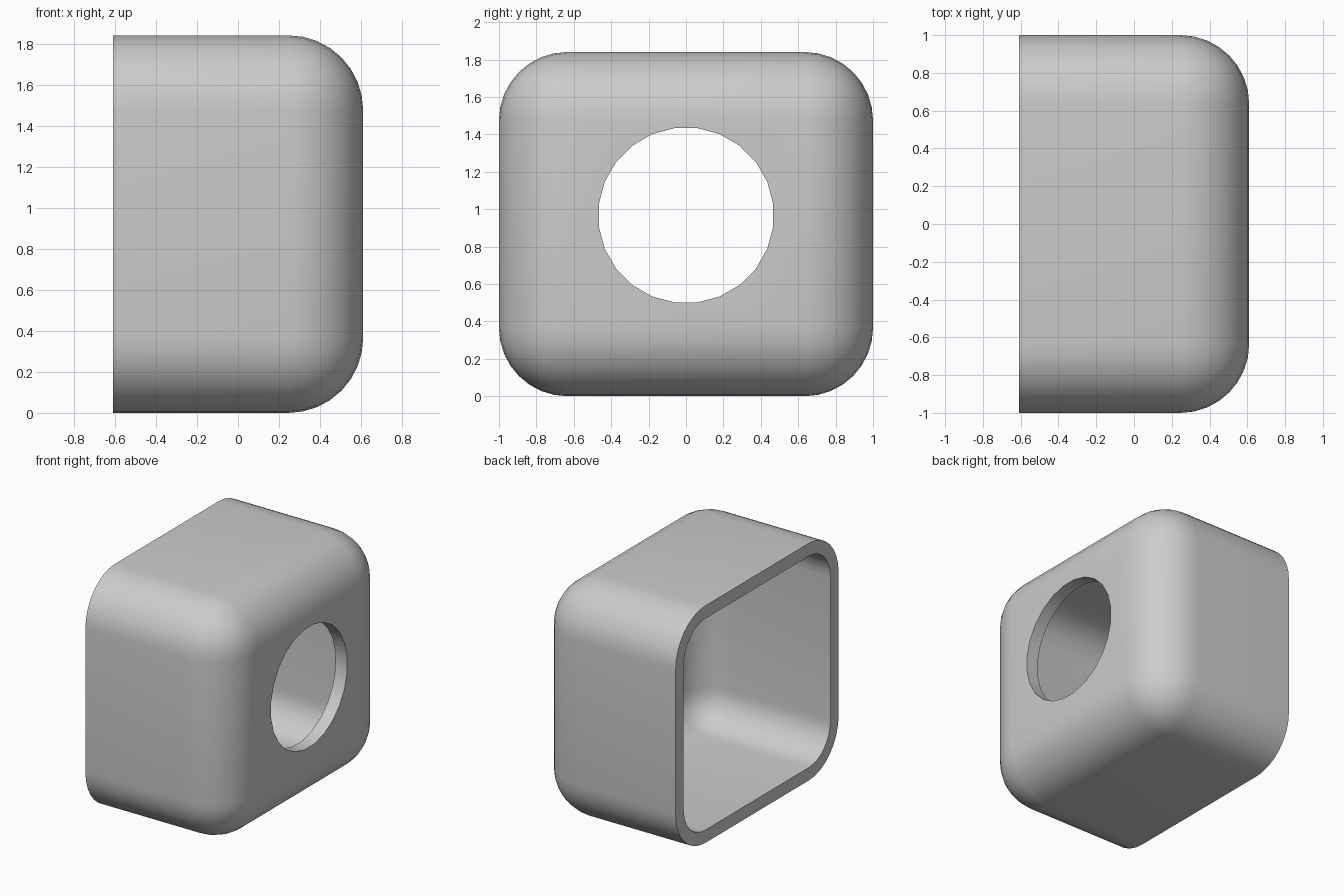
import bpy, bmesh, math
from mathutils import Matrix, Vector

default_cube = bpy.data.objects.get("Cube")
if default_cube:
    bpy.data.objects.remove(default_cube, do_unlink=True)

SIZE = Vector((1.22, 2.0, 1.84))
WALL = 0.1
RADIUS = 0.365
HOLE_RADIUS = 0.47
HOLE_Z = 0.967

grey = bpy.data.materials.new("plain grey")
grey.use_nodes = True
colour = (0.6, 0.6, 0.6, 1)
grey.diffuse_color = colour
grey.node_tree.nodes["Principled BSDF"].inputs["Base Color"].default_value = colour


def new_object(name, bm):
    bmesh.ops.recalc_face_normals(bm, faces=bm.faces)
    mesh = bpy.data.meshes.new(name)
    bm.to_mesh(mesh)
    bm.free()
    mesh.materials.append(grey)
    obj = bpy.data.objects.new(name, mesh)
    bpy.context.collection.objects.link(obj)
    return obj


def rounded_block(name, low, high, radius):
    """Box rounded everywhere except around its -x end."""
    bm = bmesh.new()
    place = Matrix.Translation((low + high) / 2) @ Matrix.Diagonal((*(high - low), 1))
    bmesh.ops.create_cube(bm, size=1, matrix=place)
    edges = [e for e in bm.edges if max(v.co.x for v in e.verts) > low.x + 0.01]
    bmesh.ops.bevel(bm, geom=edges, offset=radius, segments=8, profile=0.5, affect='EDGES')
    return new_object(name, bm)


# Outer shell and the open-ended cavity inside it
low = Vector((-SIZE.x / 2, -SIZE.y / 2, 0))
high = Vector((SIZE.x / 2, SIZE.y / 2, SIZE.z))
inset = Vector((WALL, WALL, WALL))
shell = rounded_block("rounded_shell", low, high, RADIUS)
cavity = rounded_block("cavity_cutter", low + inset - Vector((0.5, 0, 0)), high - inset, RADIUS - WALL)

# Round opening through the closed end
bm = bmesh.new()
place = Matrix.Translation((high.x, 0, HOLE_Z)) @ Matrix.Rotation(math.pi / 2, 4, 'Y') @ Matrix.Rotation(math.pi / 24, 4, 'Z')
bmesh.ops.create_cone(bm, cap_ends=True, segments=24, radius1=HOLE_RADIUS,
                      radius2=HOLE_RADIUS, depth=0.6, matrix=place)
hole = new_object("hole_cutter", bm)

bpy.context.view_layer.objects.active = shell
for cutter in (cavity, hole):
    cutter.hide_render = True
    cut = shell.modifiers.new(cutter.name, 'BOOLEAN')
    cut.operation = 'DIFFERENCE'
    cut.solver = 'EXACT'
    cut.object = cutter
    bpy.ops.object.modifier_apply(modifier=cut.name)
    bpy.data.objects.remove(cutter, do_unlink=True)

# Smooth curves with crisp rim and opening
bpy.ops.object.select_all(action='DESELECT')
shell.select_set(True)
bpy.ops.object.shade_smooth_by_angle(angle=math.radians(30))
